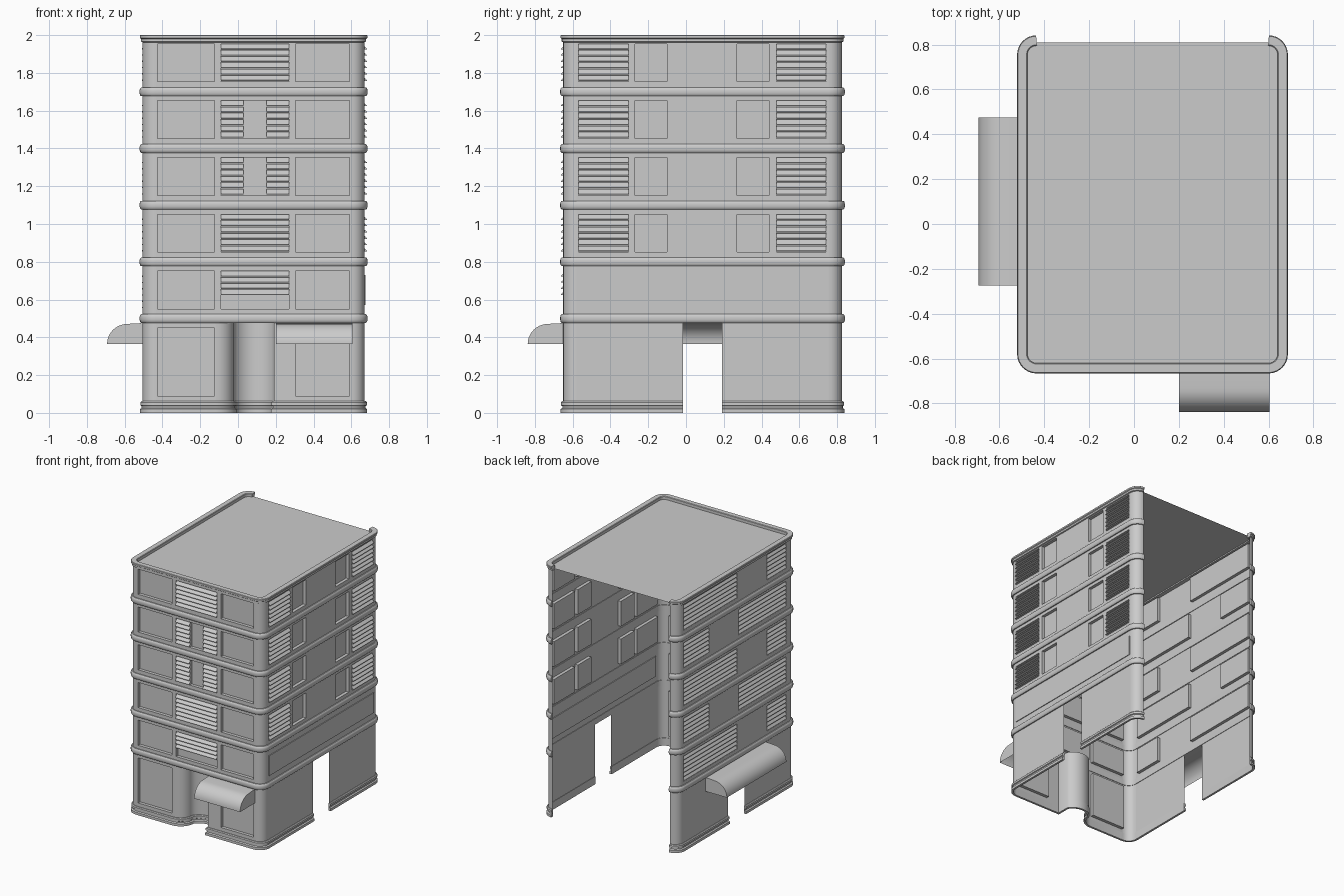
import bpy, bmesh, math
from mathutils import Vector

if "Cube" in bpy.data.objects:
    bpy.data.objects.remove(bpy.data.objects["Cube"])

X0, X1, Y0, Y1, R = -0.505, 0.67, -0.65, 0.825, 0.07
DOOR = (-0.015, 0.19)
DOOR_TOP = 0.48
ROWS = [0.55 + 0.301 * i for i in range(5)]
H = 0.2


def finish(name, bm, smooth=True):
    bmesh.ops.remove_doubles(bm, verts=bm.verts, dist=1e-5)
    me = bpy.data.meshes.new(name)
    bm.to_mesh(me)
    bm.free()
    ob = bpy.data.objects.new(name, me)
    bpy.context.collection.objects.link(ob)
    if smooth:
        bpy.context.view_layer.objects.active = ob
        ob.select_set(True)
        bpy.ops.object.shade_smooth_by_angle(angle=math.radians(35))
        ob.select_set(False)
    return ob


def quad(bm, pts):
    bm.faces.new([bm.verts.new(p) for p in pts])


def arc(cx, cy, r, a0, a1, n=8):
    return [(cx + r * math.cos(math.radians(a0 + (a1 - a0) * i / n)),
             cy + r * math.sin(math.radians(a0 + (a1 - a0) * i / n))) for i in range(n + 1)]


def offset(path, d):
    # shift a path outward with mitred corners
    p = [Vector(q) for q in path]
    out = []
    for i, q in enumerate(p):
        a = (q - p[i - 1]).normalized() if i > 0 else (p[1] - p[0]).normalized()
        b = (p[i + 1] - q).normalized() if i < len(p) - 1 else a
        na, nb = Vector((a.y, -a.x)), Vector((b.y, -b.x))
        m = (na + nb).normalized()
        out.append(q + m * d / max(m.dot(na), 0.4))
    return out


def sweep(name, path, profile, closed=True):
    bm = bmesh.new()
    rows = [[(q.x, q.y, z) for q in offset(path, d)] for d, z in profile]
    grid = [[bm.verts.new(c) for c in r] for r in rows]
    n = len(grid)
    for j in range(n if closed else n - 1):
        a, b = grid[j], grid[(j + 1) % n]
        for i in range(len(a) - 1):
            bm.faces.new((a[i], a[i + 1], b[i + 1], b[i]))
    if closed:
        bm.faces.new([r[0] for r in grid])
        bm.faces.new([r[-1] for r in reversed(grid)])
    bmesh.ops.recalc_face_normals(bm, faces=bm.faces) if closed else None
    return finish(name, bm)


# wall mappings: u along wall, d depth inward, z up
front = lambda u, d, z: (u, Y0 + d, z)
right = lambda u, d, z: (X1 - d, u, z)
left = lambda u, d, z: (X0 + d, -u, z)     # u is -y, so u runs left to right from outside


def wall(name, f, u0, u1, recesses, holes):
    # flat wall with recessed boxes and open holes
    bm = bmesh.new()
    rects = recesses + holes
    us = sorted({u0, u1, *[r[0] for r in rects], *[r[1] for r in rects]})
    zs = sorted({0.0, 1.98, *[r[2] for r in rects], *[r[3] for r in rects]})
    for a, b in zip(us, us[1:]):
        for c, e in zip(zs, zs[1:]):
            mu, mz = (a + b) / 2, (c + e) / 2
            if not any(r[0] < mu < r[1] and r[2] < mz < r[3] for r in rects):
                quad(bm, [f(a, 0, c), f(b, 0, c), f(b, 0, e), f(a, 0, e)])
    D = 0.025
    for a, b, c, e in recesses:
        quad(bm, [f(a, D, c), f(b, D, c), f(b, D, e), f(a, D, e)])
        ring = [(a, c), (b, c), (b, e), (a, e)]
        for (p, q), (s, t) in zip(ring, ring[1:] + ring[:1]):
            quad(bm, [f(p, 0, q), f(s, 0, t), f(s, D, t), f(p, D, q)])
    return finish(name, bm, False)


def louvers(name, f, rects, out):
    # tilted wedge slats filling each opening
    bm = bmesh.new()
    for a, b, c, e in rects:
        n = max(1, round((e - c) / 0.0333))
        s = (e - c) / n
        for i in range(n):
            z0, z1 = c + i * s + 0.004, c + (i + 1) * s
            prof = [(0.015, z0), (-out, z0), (-out, z0 + 0.004), (0.015, z1)]
            A = [bm.verts.new(f(a, d, z)) for d, z in prof]
            B = [bm.verts.new(f(b, d, z)) for d, z in prof]
            for k in range(4):
                m = (k + 1) % 4
                bm.faces.new((A[k], A[m], B[m], B[k]))
            bm.faces.new(A)
            bm.faces.new(B)
    bmesh.ops.recalc_face_normals(bm, faces=bm.faces)
    return finish(name, bm, False)


# plan outlines, running from back left round the front to back right
bl = arc(X0 + R, Y1 - R, R, 90, 180)
fl = arc(X0 + R, Y0 + R, R, 180, 270)
fr = arc(X1 - R, Y0 + R, R, 270, 360)
br = arc(X1 - R, Y1 - R, R, 0, 90)
full = bl + fl + fr + br
niche = arc(-0.12, Y0 + 0.08, 0.1, -90, 0)
niche = [(x, Y0 + (y - Y0 + 0.02)) for x, y in niche]
niche += arc(0.085, Y0 + 0.035, 0.125, 147, 33, 12)[1:-1] + [(0.19, Y0 + 0.1), (0.19, Y0)]

# rounded wall corners and entrance niche
for n, c in (("back_left", bl), ("front_left", fl), ("front_right", fr), ("back_right", br)):
    sweep("corner_" + n, c, [(0, 0), (0, 1.98)], False)
sweep("entrance_niche", niche, [(0, 0), (0, DOOR_TOP)], False)
bm = bmesh.new()
quad(bm, [(x, y, DOOR_TOP) for x, y in niche])
finish("entrance_ceiling", bm, False)

# front wall
win, lou = [], []
for i, z in enumerate(ROWS):
    win += [(-0.425, -0.125, z, z + H), (0.305, 0.59, z, z + H)]
    if i == 0:
        win.append((-0.09, 0.27, z, 0.62))
        lou.append((-0.09, 0.27, 0.62, z + H))
    elif i in (2, 3):
        win.append((0.03, 0.15, z, z + H))
        lou += [(-0.09, 0.03, z, z + H), (0.15, 0.27, z, z + H)]
    else:
        lou.append((-0.09, 0.27, z, z + H))
win += [(-0.425, -0.125, 0.09, 0.45), (0.305, 0.59, 0.09, 0.45)]
wall("front_wall", front, X0 + R, X1 - R, win + lou, [(-0.12, 0.19, 0, DOOR_TOP)])
louvers("front_louvers", front, lou, 0.012)

# right wall
win, lou = [], []
for z in ROWS[1:]:
    win += [(-0.27, -0.1, z, z + H), (0.27, 0.44, z, z + H)]
    lou += [(-0.57, -0.305, z, z + H), (0.48, 0.74, z, z + H)]
wall("right_wall", right, Y0 + R, Y1 - R, win + lou, [(*DOOR, 0, DOOR_TOP)])
louvers("right_louvers", right, lou, 0.012)
bm = bmesh.new()
bmesh.ops.create_cube(bm, size=1)
for v in bm.verts:
    v.co = (X1 + v.co.x * 0.012, 0.09 + v.co.y * 1.32, 0.65 + v.co.z * 0.16)
finish("right_sign_panel", bm, False)

# left wall: long and short louvered openings swap sides each floor
lou = []
for i, z in enumerate(ROWS):
    spans = [(-0.75, -0.08), (0.3, 0.54)] if i % 2 == 0 else [(-0.75, -0.43), (-0.06, 0.54)]
    lou += [(a, b, z, z + H) for a, b in spans]
wall("left_wall", left, -(Y1 - R), -(Y0 + R), lou, [(-DOOR[1], -DOOR[0], 0, DOOR_TOP)])
louvers("left_louvers", left, lou, 0.004)

# floor bands
for i in range(5):
    z = 0.5 + 0.3 * i
    prof = [(-0.004, z - 0.023), (0.008, z - 0.023), (0.013, z - 0.018), (0.016, z - 0.008),
            (0.016, z + 0.008), (0.013, z + 0.018), (0.008, z + 0.023), (-0.004, z + 0.023)]
    sweep("floor_band", full, prof)

# base moulding, broken at the doors
base = [(-0.003, 0), (0.014, 0), (0.014, 0.02), (0.005, 0.026), (0.005, 0.036),
        (0.012, 0.04), (0.012, 0.056), (0.006, 0.062), (-0.003, 0.062)]
sweep("base_back_left", bl + [(X0, DOOR[1])], base)
sweep("base_front", [(X0, DOOR[0])] + fl + niche + fr + [(X1, DOOR[0])], base)
sweep("base_back_right", [(X1, DOOR[1])] + br, base)

# roof rim and roof slab
sweep("roof_rim", full, [(0, 1.962), (0.008, 1.966), (0.008, 1.98), (0.015, 1.985), (0.015, 1.997),
                         (0.012, 2.0), (-0.026, 2.0), (-0.03, 1.997), (-0.03, 1.965)])
bm = bmesh.new()
quad(bm, [(q.x, min(q.y, 0.81), 1.975) for q in offset(full, -0.01)])
bmesh.ops.recalc_face_normals(bm, faces=bm.faces)
finish("roof", bm, False)


# awnings: curved hood with end caps, open underneath
def awning(name, f, u0, u1):
    prof = [(0.0, 0.475), (-0.04, 0.474)]
    prof += [(-0.08 - 0.108 * math.sin(t * math.pi / 20), 0.365 + 0.106 * math.cos(t * math.pi / 20))
             for t in range(11)]
    bm = bmesh.new()
    for (d, z), (e, w) in zip(prof, prof[1:]):
        quad(bm, [f(u0, d, z), f(u0, e, w), f(u1, e, w), f(u1, d, z)])
    for u in (u0, u1):
        quad(bm, [f(u, d, z) for d, z in prof + [(0.0, 0.365)]])
    return finish(name, bm)


awning("front_awning", front, 0.2, 0.605)
awning("left_awning", left, -0.475, 0.275)
